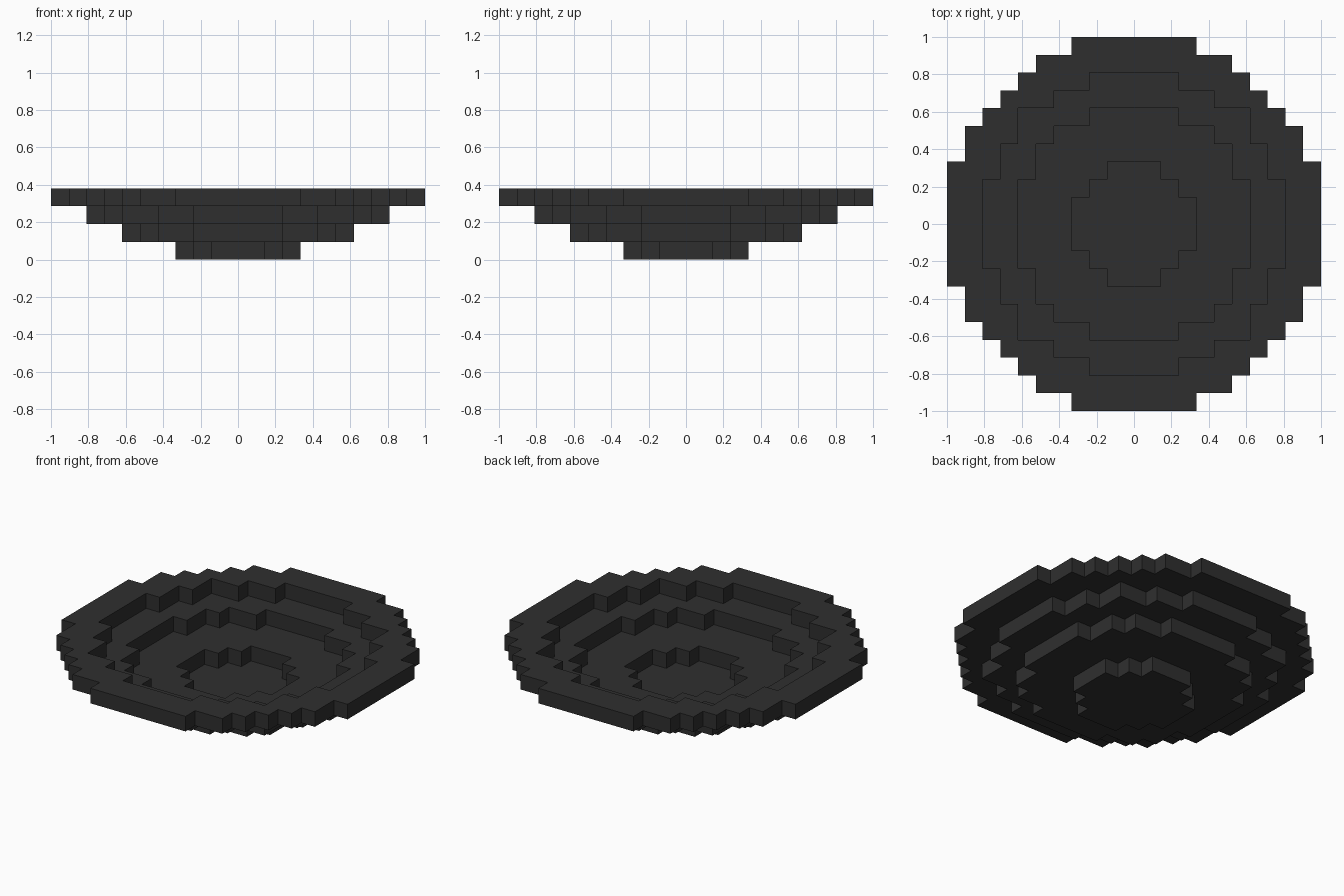
import bpy, bmesh

if "Cube" in bpy.data.objects:
    bpy.data.objects.remove(bpy.data.objects["Cube"])

V = 2 / 21  # voxel size: the bowl is 21 blocks across and 4 high

charcoal = bpy.data.materials.new("charcoal")
charcoal.diffuse_color = (0.028, 0.028, 0.028, 1)
charcoal.use_nodes = True
charcoal.node_tree.nodes["Principled BSDF"].inputs["Base Color"].default_value = charcoal.diffuse_color

# Half width in blocks of each disc, for rows 0, 1, 2... away from the centre
DISCS = [
    ("bowl_base", [3, 3, 2, 1]),
    ("lower_ring", [6, 6, 6, 5, 5, 4, 2]),
    ("middle_ring", [8, 8, 8, 7, 7, 6, 6, 4, 2]),
    ("rim", [10, 10, 10, 10, 9, 9, 8, 7, 6, 5, 3]),
]


def disc_cells(rows):
    n = len(rows) - 1
    return {(i, j) for j in range(-n, n + 1)
            for i in range(-rows[abs(j)], rows[abs(j)] + 1)}


def block_layer(name, cells, z):
    """Lay out square cells as a flat sheet and extrude it one block up."""
    bm = bmesh.new()
    for i, j in sorted(cells):
        corners = [(-.5, -.5), (.5, -.5), (.5, .5), (-.5, .5)]
        bm.faces.new([bm.verts.new(((i + a) * V, (j + b) * V, z)) for a, b in corners])
    bmesh.ops.remove_doubles(bm, verts=bm.verts, dist=V * 0.01)
    top = bmesh.ops.extrude_face_region(bm, geom=bm.faces[:], use_keep_orig=True)
    moved = [g for g in top["geom"] if isinstance(g, bmesh.types.BMVert)]
    bmesh.ops.translate(bm, verts=moved, vec=(0, 0, V))
    bmesh.ops.recalc_face_normals(bm, faces=bm.faces)
    mesh = bpy.data.meshes.new(name)
    bm.to_mesh(mesh)
    bm.free()
    mesh.materials.append(charcoal)
    bpy.context.collection.objects.link(bpy.data.objects.new(name, mesh))


# Each ring is hollowed by the outline of the layer beneath it
below = set()
for level, (name, rows) in enumerate(DISCS):
    cells = disc_cells(rows)
    block_layer(name, cells - below, level * V)
    below = cells
